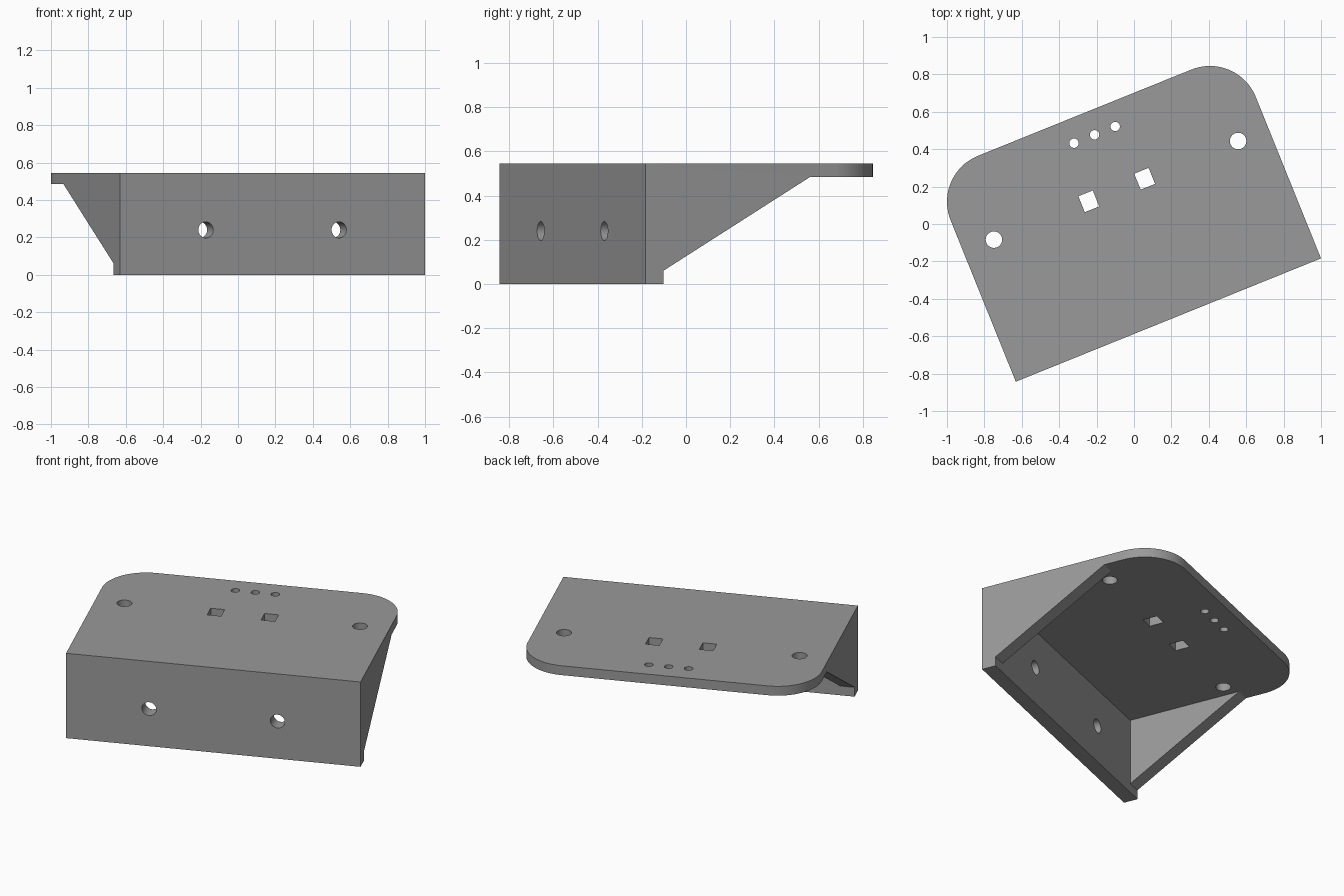
import bpy, bmesh, math

if "Cube" in bpy.data.objects:
    bpy.data.objects.remove(bpy.data.objects["Cube"])

W, D, H = 1.76, 1.1956, 0.545        # width, depth, height
T, P = 0.088, 0.06                   # wall / gusset thickness, plate thickness
SLOPE_END = 0.805                    # where the gussets meet the plate
R = 0.2647                           # rounded plate corners
MID = D * 0.62                       # line of the main plate holes

gray = bpy.data.materials.new("gray")
gray.diffuse_color = (0.32, 0.32, 0.32, 1)
gray.use_nodes = True
gray.node_tree.nodes["Principled BSDF"].inputs["Base Color"].default_value = gray.diffuse_color


def add_mesh(name, bm):
    bmesh.ops.recalc_face_normals(bm, faces=bm.faces[:])
    me = bpy.data.meshes.new(name)
    bm.to_mesh(me)
    bm.free()
    me.materials.append(gray)
    ob = bpy.data.objects.new(name, me)
    bpy.context.collection.objects.link(ob)
    return ob


def side_profile(points, half):
    """Extrude a (y, z) outline along x from -half to +half."""
    bm = bmesh.new()
    face = bm.faces.new([bm.verts.new((-half, y, z)) for y, z in points])
    ext = bmesh.ops.extrude_face_region(bm, geom=[face])
    verts = [g for g in ext["geom"] if isinstance(g, bmesh.types.BMVert)]
    bmesh.ops.translate(bm, verts=verts, vec=(2 * half, 0, 0))
    return bm


def cylinder(name, loc, r, depth, along_y=False):
    bm = bmesh.new()
    bmesh.ops.create_cone(bm, cap_ends=True, segments=40, radius1=r, radius2=r, depth=depth)
    ob = add_mesh(name, bm)
    ob.location = loc
    if along_y:
        ob.rotation_euler.x = math.pi / 2
    return ob


# Solid bracket: top plate, front wall and sloped sides from one outline
bm = side_profile([(0, 0), (T, 0), (T, P), (SLOPE_END, H - P),
                   (D, H - P), (D, H), (0, H)], W / 2)
corners = [e for e in bm.edges
           if all(abs(v.co.y - D) < 1e-4 for v in e.verts)
           and abs(e.verts[0].co.x - e.verts[1].co.x) < 1e-4]
bmesh.ops.bevel(bm, geom=corners, offset=R, segments=20, profile=0.5, affect='EDGES')
bracket = add_mesh("bracket", bm)

# Pocket between the two side gussets
cutters = [add_mesh("pocket_cutter", side_profile(
    [(T, -0.1), (SLOPE_END, -0.1), (SLOPE_END, H - P), (T, H - P)], W / 2 - T))]

for s in (-1, 1):
    # Front wall screw holes
    cutters.append(cylinder("wall_hole_cutter", (s * 0.384, T / 2, 0.24), 0.043, 0.3, True))
    # Plate screw holes
    cutters.append(cylinder("plate_hole_cutter", (s * 0.704, 0.748, H - P / 2), 0.044, 0.2))
    # Square slots
    bm = bmesh.new()
    bmesh.ops.create_cube(bm, size=1)
    bmesh.ops.scale(bm, verts=bm.verts[:], vec=(0.083, 0.092, 0.2))
    slot = add_mesh("slot_cutter", bm)
    slot.location = (s * 0.161 + 0.004, 0.748, H - P / 2)
    cutters.append(slot)

# Row of three small holes
for i in (-1, 0, 1):
    cutters.append(cylinder("small_hole_cutter", (i * 0.119 + 0.005, 1.066, H - P / 2), 0.025, 0.2))

# Cut everything, then remove the cutters
bpy.context.view_layer.objects.active = bracket
bracket.select_set(True)
for c in cutters:
    mod = bracket.modifiers.new("cut", 'BOOLEAN')
    mod.operation = 'DIFFERENCE'
    mod.solver = 'EXACT'
    mod.object = c
    bpy.context.view_layer.update()
    bpy.ops.object.modifier_apply(modifier=mod.name)
for c in cutters:
    bpy.data.objects.remove(c, do_unlink=True)

# Smooth rounded corners and holes, keep hard edges
bpy.ops.object.shade_smooth_by_angle(angle=math.radians(30))

# Turn the finished bracket into place
bracket.rotation_euler.z = math.radians(22)
bracket.location = (0.184, -0.5135, 0)
